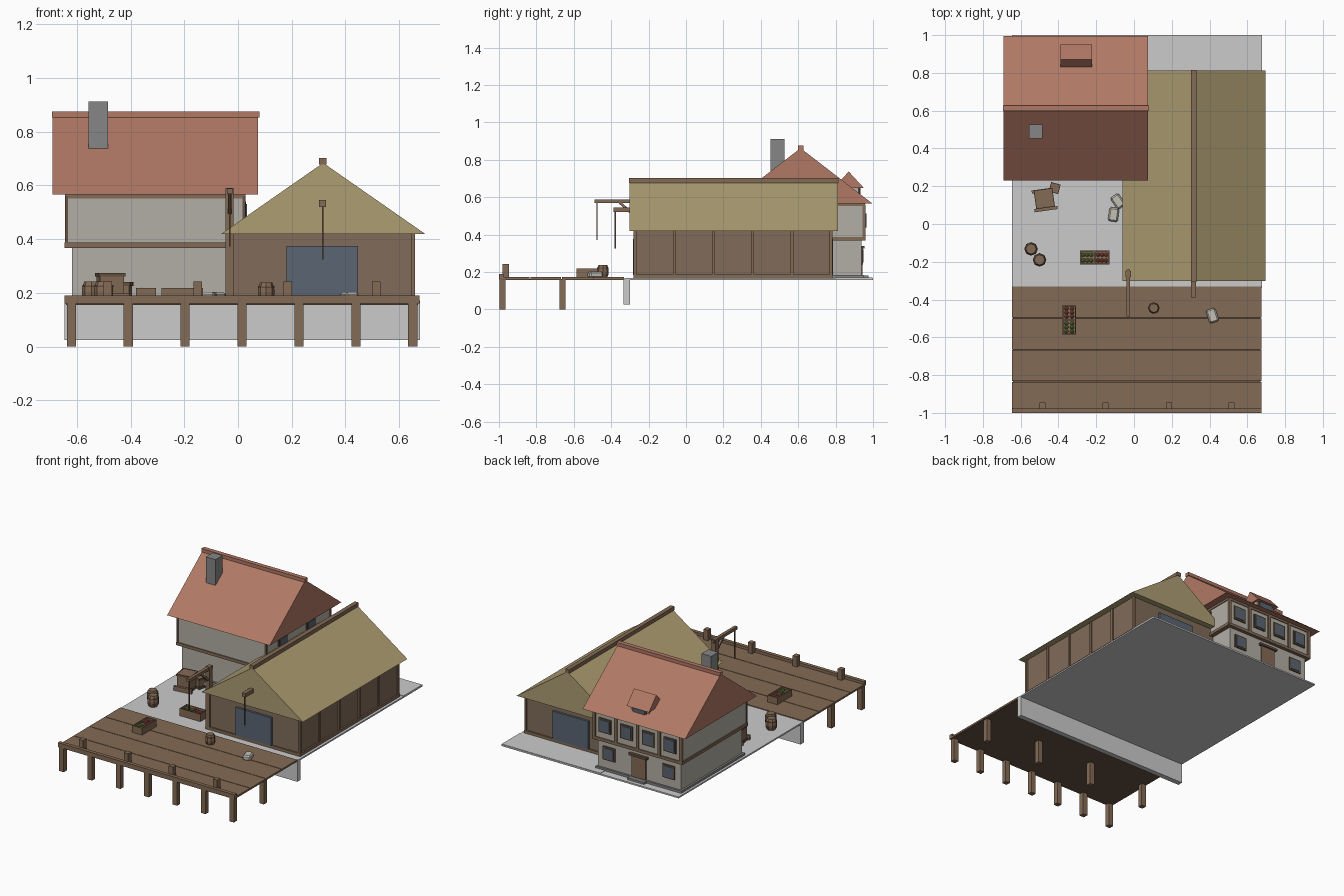
import bpy, bmesh, math, random
from mathutils import Matrix, Vector

if "Cube" in bpy.data.objects:
    bpy.data.objects.remove(bpy.data.objects["Cube"])

random.seed(4)

def mat(name, r, g, b):
    m = bpy.data.materials.new(name)
    m.diffuse_color = (r, g, b, 1)
    m.use_nodes = True
    m.node_tree.nodes["Principled BSDF"].inputs["Base Color"].default_value = m.diffuse_color
    return m

WOOD = mat("wood", .23, .145, .09)
DARK = mat("dark_wood", .13, .08, .05)
BARN = mat("barn_boards", .22, .15, .10)
TILE = mat("roof_tile", .44, .19, .13)
THATCH = mat("thatch", .42, .34, .17)
PLASTER = mat("plaster", .45, .43, .38)
BLUE = mat("blue_grey", .10, .13, .17)
SACK = mat("sack_cloth", .55, .53, .47)
GREEN = mat("green_produce", .18, .30, .07)
RED = mat("red_produce", .45, .10, .07)
STONE = mat("stone", .24, .24, .24)

def finish(name, bm, m=None, at=None, rot=0):
    bmesh.ops.recalc_face_normals(bm, faces=bm.faces)
    if at:
        bm.transform(Matrix.Translation(at) @ Matrix.Rotation(math.radians(rot), 4, 'Z'))
    me = bpy.data.meshes.new(name)
    bm.to_mesh(me)
    bm.free()
    ob = bpy.data.objects.new(name, me)
    bpy.context.collection.objects.link(ob)
    if m:
        me.materials.append(m)
    return ob

def box(name, x0, x1, y0, y1, z0, z1, m=None, at=None, rot=0):
    bm = bmesh.new()
    c = ((x0 + x1) / 2, (y0 + y1) / 2, (z0 + z1) / 2)
    bmesh.ops.create_cube(bm, size=1, matrix=Matrix.Translation(c) @ Matrix.Diagonal((x1 - x0, y1 - y0, z1 - z0, 1)))
    return finish(name, bm, m, at, rot)

def gable(name, along, a0, a1, b0, b1, z0, z1, m):
    """Solid triangular roof; ridge runs along x or y from a0 to a1."""
    bm = bmesh.new()
    ends = []
    for a in (a0, a1):
        pts = [(b0, z0), (b1, z0), ((b0 + b1) / 2, z1)]
        ends.append([bm.verts.new((a, b, z) if along == 'x' else (b, a, z)) for b, z in pts])
    p, q = ends
    bm.faces.new(p)
    bm.faces.new(q)
    for i in range(3):
        j = (i + 1) % 3
        bm.faces.new((p[i], p[j], q[j], q[i]))
    return finish(name, bm, m)

def rod(name, p, q, w, m):
    """Square bar between two points."""
    p, q = Vector(p), Vector(q)
    d = q - p
    bm = bmesh.new()
    mx = Matrix.Translation((p + q) / 2) @ d.to_track_quat('Z', 'Y').to_matrix().to_4x4()
    bmesh.ops.create_cube(bm, size=1, matrix=mx @ Matrix.Diagonal((w, w, d.length, 1)))
    return finish(name, bm, m)

def barrel(name, x, y, r, h):
    bm = bmesh.new()
    rings = []
    for k, s in ((0, .75), (.25, .95), (.5, 1), (.75, .95), (1, .75)):
        rings.append([bm.verts.new((r * s * math.cos(i * math.tau / 8), r * s * math.sin(i * math.tau / 8), h * k))
                      for i in range(8)])
    for a, b in zip(rings, rings[1:]):
        for i in range(8):
            bm.faces.new((a[i], a[(i + 1) % 8], b[(i + 1) % 8], b[i]))
    bm.faces.new(rings[0])
    bm.faces.new(rings[-1])
    finish(name, bm, WOOD, (x, y, G))
    for k in (.25, .75):
        bm = bmesh.new()
        bmesh.ops.create_cone(bm, cap_ends=True, segments=8, radius1=r, radius2=r, depth=.006)
        finish(name + "_hoop", bm, DARK, (x, y, G + h * k))

G = .168  # ground level

# quay ground and retaining wall
box("quay_ground", -.645, .677, -.33, 1, .158, G)
box("quay_wall", -.645, .677, -.335, -.30, .025, .16)

# pier: boards, edge beam, piles, mooring posts
for i in range(4):
    y = -1 + i * .168
    box("pier_board", -.645, .675, y, y + .164, .16, .172, WOOD)
box("pier_underside", -.64, .67, -.99, -.335, .156, .162, DARK)
box("pier_edge_beam", -.645, .675, -1, -.975, .16, .19, WOOD)
for i in range(7):
    x = -.62 + i * .2117
    box("pier_pile", x - .017, x + .017, -1 + .003, -.964, 0, .16, WOOD)
    if i % 2 == 0:
        box("pier_pile", x - .017, x + .017, -.677, -.643, 0, .16, WOOD)
for x in (-.485, -.15, .185, .515):
    box("mooring_post", x - .016, x + .016, -.98, -.946, .165, .243, WOOD)

# house: plinth, two storeys, timber bands
box("house_plinth", -.63, .01, .27, .95, .16, .183, STONE)
box("house_lower_wall", -.617, 0, .285, .937, .165, .37, PLASTER)
box("house_upper_wall", -.638, .022, .267, .953, .37, .57, PLASTER)
box("house_floor_band", -.645, .029, .26, .96, .367, .387, WOOD)
box("house_top_plate", -.643, .027, .262, .958, .552, .572, WOOD)
for x in (-.638, .022):
    box("house_corner_post", x - .006, x + .006, .262, .274, .38, .56, DARK)
for i in range(5):
    x = -.632 + i * .162
    box("house_back_post", x - .01, x + .01, .945, .961, .38, .56, WOOD)

def window(name, x, y, z, w, h, side=False):
    f, t = .010, .008
    for nm, e, d, m in (("_frame", f, t, DARK), ("_pane", 0, t + .003, BLUE)):
        if side:
            box(name + nm, x - .01, x + d, y - w / 2 - e, y + w / 2 + e, z - h / 2 - e, z + h / 2 + e, m)
        else:
            box(name + nm, x - w / 2 - e, x + w / 2 + e, y - .01, y + d, z - h / 2 - e, z + h / 2 + e, m)

for i in range(4):
    window("upper_back_window", -.551 + i * .162, .953, .475, .07, .075)
for x in (-.53, -.085):
    window("lower_back_window", x, .937, .285, .07, .07)
for y in (.44, .74):
    window("upper_side_window", .022, y, .495, .07, .07, True)
box("house_door", -.36, -.255, .93, .944, .168, .325, WOOD)
box("house_door_lintel", -.375, -.24, .93, .955, .325, .34, DARK)
box("house_door_step", -.37, -.245, .93, .975, .16, .182, STONE)

# house roof, ridge, chimney, dormer
gable("house_roof", 'x', -.69, .075, .23, .995, .567, .862, TILE)
box("house_ridge", -.693, .08, .598, .628, .853, .876, TILE)
box("chimney", -.557, -.484, .452, .527, .65, .912, STONE)
box("dormer_body", -.37, -.235, .78, .922, .59, .665, PLASTER)
gable("dormer_roof", 'x', -.388, -.222, .79, .95, .65, .737, TILE)
window("dormer_window", -.3025, .922, .632, .085, .035)
box("dormer_sill", -.375, -.23, .915, .935, .598, .608)

# barn: walls, sill, battens, doors
box("barn_walls", -.035, .65, -.27, .773, .165, .425, BARN)
box("barn_sill", -.045, .66, -.28, .783, .165, .187, WOOD)
for x in (-.037, .652):
    for i in range(6):
        y = -.272 + i * .2094
        box("barn_batten", x - .007, x + .007, y - .008, y + .008, .18, .42, WOOD)
for y, s in ((-.27, -1), (.773, 1)):
    a, b = sorted((y, y + s * .014))
    box("barn_door", .18, .447, a, b, .185, .375, BLUE)
box("barn_apron", -.06, .677, .80, .998, .16, .171)

# barn roof and hoist
gable("barn_roof", 'y', -.302, .812, -.062, .696, .42, .684, THATCH)
box("barn_ridge", .301, .33, -.306, .816, .677, .702, WOOD)
box("hoist_beam", .302, .328, -.388, -.29, .52, .546, WOOD)
rod("hoist_rope", (.315, -.378, .325), (.315, -.378, .525), .006, DARK)

# quayside crane
box("crane_post", -.046, -.016, -.28, -.25, .165, .59, WOOD)
box("crane_arm", -.041, -.02, -.49, -.24, .568, .588, WOOD)
rod("crane_brace", (-.031, -.265, .49), (-.031, -.355, .572), .014, WOOD)
rod("crane_rope", (-.031, -.475, .372), (-.031, -.475, .57), .006, DARK)

# closed crates stacked in the yard
def crate(name, x, y, s, h, rot, z=G):
    box(name, -s, s, -s, s, 0, h, WOOD, (x, y, z), rot)
    for e in (-1, 1):
        for k in (0, h - .012):
            a, b = sorted((e * s, e * (s + .005)))
            box(name + "_slat", -s - .005, s + .005, a, b, k, k + .014, DARK, (x, y, z), rot)
            box(name + "_slat", a, b, -s, s, k, k + .014, DARK, (x, y, z), rot)

crate("large_crate", -.475, .135, .045, .105, 8)
crate("small_crate", -.42, .19, .021, .07, -15)
for s in (-1, 1):
    box("crate_skid", -.062, .062, -.008 + s * .05, .008 + s * .05, 0, .03, WOOD, (-.473, .128, G), 8)

# barrels
barrel("barrel", -.545, -.132, .036, .075)
barrel("barrel", -.5, -.19, .036, .075)
barrel("barrel", .105, -.445, .031, .07)

# produce boxes with two compartments
def produce_box(x, y, rot):
    L, W, H, t, at = .077, .037, .05, .006, (x, y, G)
    box("produce_box_floor", -L, L, -W, W, 0, .025, WOOD, at, rot)
    for s in (-1, 1):
        a, b = sorted((s * W, s * (W - t)))
        box("produce_box_side", -L, L, a, b, 0, H, WOOD, at, rot)
        a, b = sorted((s * L, s * (L - t)))
        box("produce_box_end", a, b, -W, W, 0, H, WOOD, at, rot)
        bm = bmesh.new()
        for i in range(3):
            for j in range(2):
                p = (s * (.018 + i * .021), -.015 + j * .03, .032 + random.uniform(0, .008))
                bmesh.ops.create_icosphere(bm, subdivisions=1, radius=.012, matrix=Matrix.Translation(p))
        finish("produce", bm, GREEN if s < 0 else RED, at, rot)
    box("produce_box_divider", -.003, .003, -W, W, 0, H - .004, WOOD, at, rot)

produce_box(-.208, -.178, 0)
produce_box(-.343, -.508, 90)

# sacks, lying flat
for x, y, rot in ((-.085, .12, 35), (-.108, .05, -8), (.415, -.485, 18)):
    ob = box("sack", -.026, .026, -.037, .037, 0, .035, SACK, (x, y, G), rot)
    mod = ob.modifiers.new("soft_edges", 'BEVEL')
    mod.width, mod.segments = .008, 1
